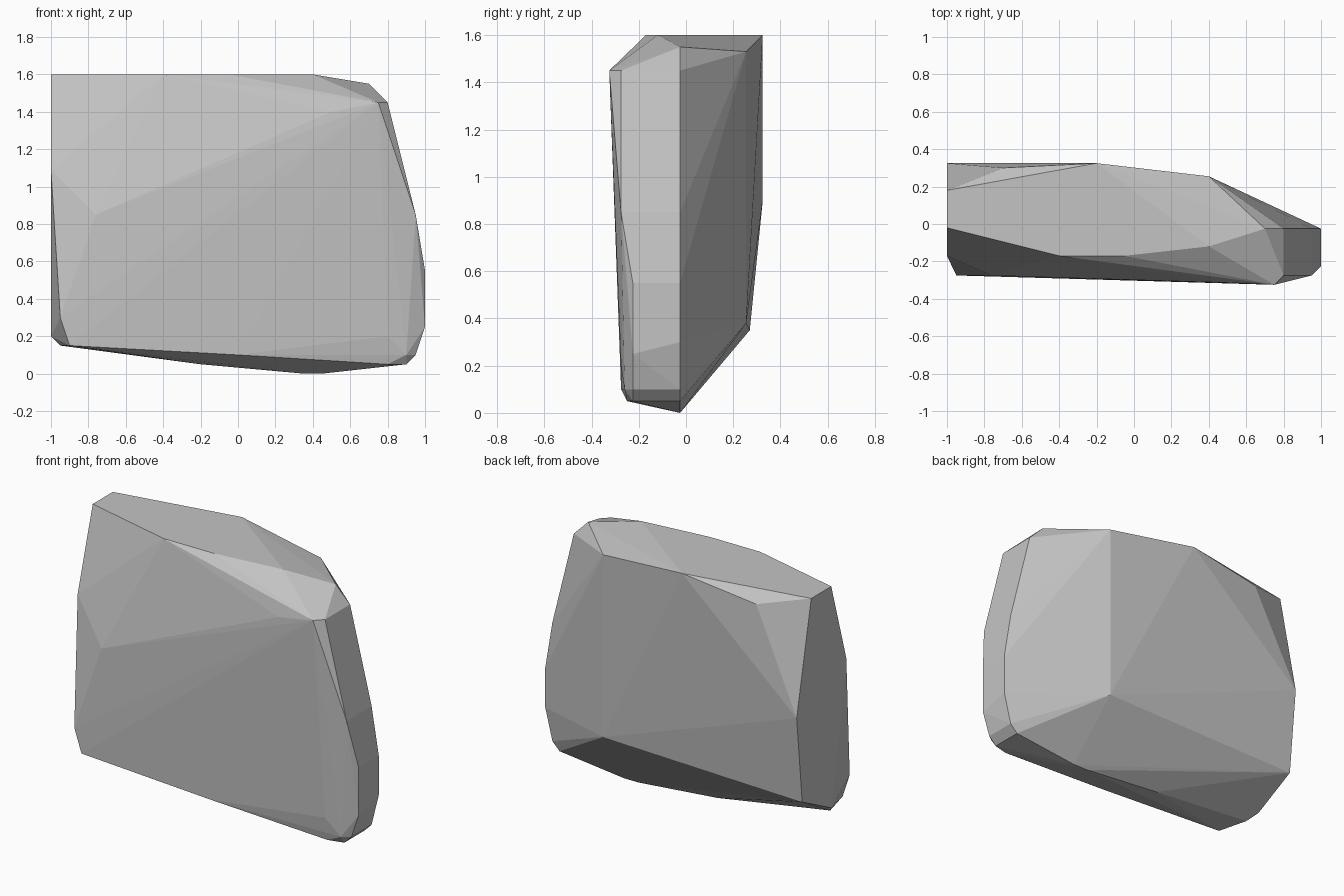
import bpy
import bmesh
from mathutils import Vector

# Remove the default object only
default_object = bpy.data.objects.get("Cube")
if default_object:
    bpy.data.objects.remove(default_object, do_unlink=True)


def make_material(name, colour):
    """One flat, matt colour."""
    material = bpy.data.materials.new(name)
    material.use_nodes = True
    material.diffuse_color = colour
    shader = material.node_tree.nodes["Principled BSDF"]
    shader.inputs["Base Color"].default_value = colour
    shader.inputs["Roughness"].default_value = 0.9
    return material


def on_depth(y, outline):
    """Place an (x, z) outline at one depth."""
    return [Vector((x, y, z)) for x, z in outline]


def on_height(z, outline):
    """Place an (x, y) outline at one height."""
    return [Vector((x, y, z)) for x, y in outline]


def make_faceted_rock(name, corners, material):
    """Wrap the chiselled corners in flat facets."""
    mesh = bpy.data.meshes.new(name)
    bm = bmesh.new()
    for corner in corners:
        bm.verts.new(corner)
    result = bmesh.ops.convex_hull(bm, input=bm.verts)
    unused = {
        item
        for item in result["geom_interior"] + result["geom_unused"]
        if isinstance(item, bmesh.types.BMVert)
    }
    bmesh.ops.delete(bm, geom=list(unused), context="VERTS")
    bmesh.ops.recalc_face_normals(bm, faces=bm.faces)
    for face in bm.faces:
        face.smooth = False
    bm.to_mesh(mesh)
    bm.free()
    mesh.materials.append(material)
    rock = bpy.data.objects.new(name, mesh)
    bpy.context.collection.objects.link(rock)
    return rock


# Level top of the slab
top_edge = on_height(1.6, [
    (-1, -.02), (-.4, -.17), (-.05, -.17), (.4, -.12), (-.2, .325), (-1, .18),
])

# Widest ring around the slab, running down the side and along the base
middle_ring = on_depth(-.025, [
    (.7, 1.55), (.8, 1.45), (.95, .85), (1, .55), (1, .3),
    (.95, .1), (.9, .05), (.45, 0), (.35, 0), (-.2, .05), (-1, .2),
])

# Bevelled corners between the side and the front
side_bevel = on_depth(-.225, [(1, .55), (1, .25), (.95, .1), (.9, .05)])
front_bevel = on_depth(-.275, [
    (.8, 1.45), (.95, .85), (.8, .2), (0, .1), (-.9, .15), (-.95, .3), (-.76, .85),
])

# Odd chips on the front, base and end
chips = [
    Vector((.75, -.325, 1.45)), Vector((.5, -.313, 1.4)),
    Vector((.9, -.26, .1)), Vector((.8, -.25, .05)),
    Vector((-1, -.17, 1.09)), Vector((-.95, -.08, .15)),
]

# Broad back facets
back_corners = on_depth(.255, [(.4, 1.53), (.4, .38)]) + [
    Vector((-.7, .3, 1.53)), Vector((-1, .325, .9)), Vector((-1, .27, .35)),
]

stone_grey = make_material("stone grey", (.55, .55, .55, 1))
make_faceted_rock(
    "rock_slab",
    top_edge + middle_ring + side_bevel + front_bevel + chips + back_corners,
    stone_grey,
)
